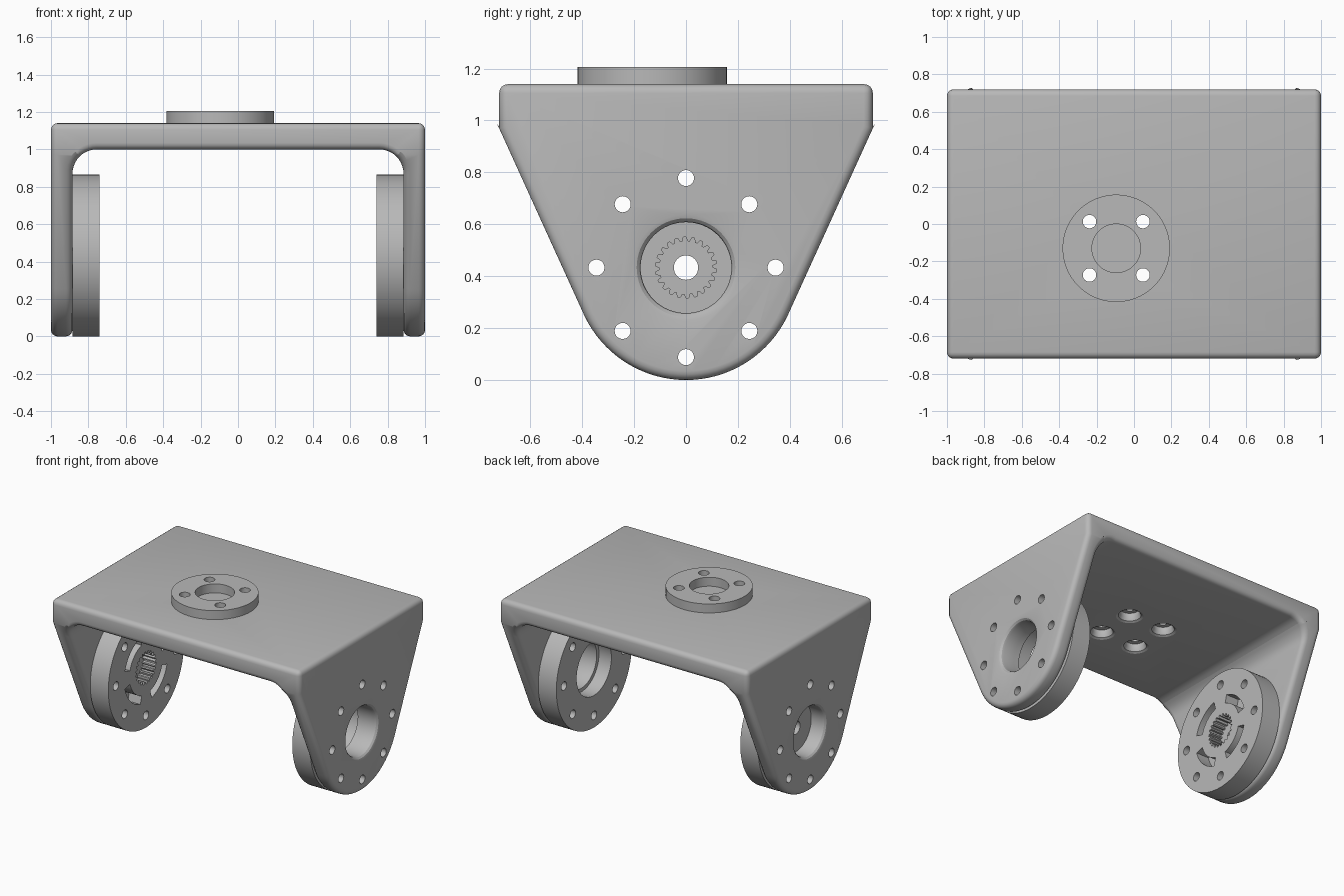
import bpy, bmesh
from math import sin, cos, pi, radians, atan2, acos, hypot

old = bpy.data.objects.get("Cube")
if old:
    bpy.data.objects.remove(old, do_unlink=True)

grey = bpy.data.materials.new("plain_grey")
grey.use_nodes = True
grey.diffuse_color = (0.48, 0.48, 0.48, 1)
grey.node_tree.nodes["Principled BSDF"].inputs["Base Color"].default_value = grey.diffuse_color

AXES = {"x": lambda u, v, t: (t, u, v), "y": lambda u, v, t: (u, t, v), "z": lambda u, v, t: (u, v, t)}
PIVOT = (0, 0.433)      # y, z of the hinge axis
BOSS = (-0.095, -0.13)  # x, y of the top boss
R = 0.433


def loft(name, axis, sections):
    """Closed solid through 2D outlines placed along an axis."""
    bm = bmesh.new()
    rings = [[bm.verts.new(AXES[axis](u, v, t)) for u, v in pts] for pts, t in sections]
    for a, b in zip(rings, rings[1:]):
        for i in range(len(a)):
            j = (i + 1) % len(a)
            bm.faces.new((a[i], a[j], b[j], b[i]))
    bm.faces.new(rings[0])
    bm.faces.new(rings[-1])
    bmesh.ops.recalc_face_normals(bm, faces=bm.faces)
    mesh = bpy.data.meshes.new(name)
    bm.to_mesh(mesh)
    bm.free()
    mesh.materials.append(grey)
    obj = bpy.data.objects.new(name, mesh)
    bpy.context.collection.objects.link(obj)
    return obj


def arc(c, r, a0, a1, n):
    return [(c[0] + r * cos(a0 + (a1 - a0) * i / n), c[1] + r * sin(a0 + (a1 - a0) * i / n))
            for i in range(n + 1)]


def lathe(name, axis, c, profile, n=64):
    return loft(name, axis, [(arc(c, r, 0, 2 * pi, n)[:-1], t) for r, t in profile])


def finish(obj, mod):
    bpy.ops.object.select_all(action="DESELECT")
    bpy.context.view_layer.objects.active = obj
    obj.select_set(True)
    bpy.ops.object.modifier_apply(modifier=mod.name)


def combine(obj, cutters, operation="DIFFERENCE"):
    for cutter in cutters:
        cutter.hide_render = True
        mod = obj.modifiers.new("cut", "BOOLEAN")
        mod.operation, mod.solver, mod.object = operation, "EXACT", cutter
        finish(obj, mod)


# Bracket: U-shaped section trimmed by the tapered side silhouette
inner, under, fillet = 0.885, 1.0, 0.13
section = [(-1, -0.1), (-1, 1.2), (1, 1.2), (1, -0.1), (inner, -0.1)]
section += arc((inner - fillet, under - fillet), fillet, 0, pi / 2, 10)
section += arc((fillet - inner, under - fillet), fillet, pi / 2, pi, 10)
section += [(-inner, -0.1)]
bracket = loft("bracket", "y", [(section, -1), (section, 1)])

half, shoulder = 0.72, 0.97
dz = shoulder - PIVOT[1]
tangent = atan2(dz, half) - acos(R / hypot(half, dz))
side = [(-half, shoulder), (-half, 1.14), (half, 1.14), (half, shoulder)]
side += arc(PIVOT, R, tangent, -pi - tangent, 32)
silhouette = loft("silhouette_cutter", "x", [(side, -1.2), (side, 1.2)])
combine(bracket, [silhouette], "INTERSECT")
bevel = bracket.modifiers.new("rounded_edges", "BEVEL")
bevel.width, bevel.segments = 0.035, 4
bevel.limit_method, bevel.angle_limit = "ANGLE", radians(32)
bevel.use_clamp_overlap = False
finish(bracket, bevel)

# Hinge discs and top boss
idler_disc = lathe("left_idler_disc", "x", PIVOT, [(R, 0.74), (R, inner)], 96)
drive_disc = lathe("right_drive_disc", "x", PIVOT, [(R, -0.74), (R, -inner)], 96)
boss = lathe("top_boss", "z", BOSS, [(0.287, 1.14), (0.287, 1.205)], 96)

# Bolt circle through both arms and discs
bolts = [lathe("bolt_cutter", "x", c, [(0.031, -1.3), (0.031, 1.3)], 20)
         for c in arc(PIVOT, 0.345, 0, 2 * pi, 8)[:-1]]

# Large hinge holes with rounded outer rims
bore, rim = 0.175, 0.03
flare = [(bore + rim - rim * sin(a), 1 - rim + rim * cos(a))
         for a in (pi / 2, pi / 3, pi / 6, 0)]
arm_holes = []
for s in (-1, 1):
    profile = [(bore, s * 0.8)] + [(r, s * x) for r, x in flare] + [(bore + rim, s * 1.2)]
    arm_holes.append(lathe("arm_hole_cutter", "x", PIVOT, profile))

# Boss screw holes, recessed from beneath with rounded rims
screws = []
for c in arc(BOSS, 0.202, pi / 4, 2 * pi + pi / 4, 4)[:-1]:
    screws.append(lathe("screw_cutter", "z", c, [
        (0.09, 0.95), (0.09, 1.0), (0.075, 1.008), (0.065, 1.03), (0.065, 1.06),
        (0.036, 1.061), (0.036, 1.3)], 32))
combine(bracket, bolts + arm_holes + screws)

# Boss centre bore
boss_bore = lathe("boss_bore_cutter", "z", BOSS, [(0.13, 1.1), (0.13, 1.3)])
combine(boss, screws + [boss_bore])

# Idler disc: stepped bearing seat
seat = lathe("seat_cutter", "x", PIVOT, [(0.2, 0.6), (0.2, 0.84), (bore, 0.841), (bore, 1.0)])
combine(idler_disc, bolts + [seat])

# Drive disc: toothed socket, centre hole and four curved slots
teeth = 22
gear = []
for i in range(teeth):
    for frac, r in ((0, 0.102), (0.3, 0.102), (0.5, 0.118), (0.8, 0.118)):
        a = 2 * pi * (i + frac) / teeth
        gear.append((PIVOT[0] + r * cos(a), PIVOT[1] + r * sin(a)))
socket = loft("socket_cutter", "x", [(gear, -0.6), (gear, -0.84)])
centre = lathe("centre_cutter", "x", PIVOT, [(0.047, -1.1), (0.047, -0.6)], 32)
slots = []
for k in range(4):
    mid, span = pi / 4 + k * pi / 2, radians(30)
    pts = arc(PIVOT, 0.19, mid - span, mid + span, 12) + arc(PIVOT, 0.25, mid + span, mid - span, 12)
    slots.append(loft("slot_cutter", "x", [(pts, -0.6), (pts, -0.84)]))
combine(drive_disc, bolts + [socket, centre] + slots)

# Remove helpers and smooth the curved surfaces
for obj in [silhouette, boss_bore, seat, socket, centre] + bolts + arm_holes + screws + slots:
    bpy.data.objects.remove(obj, do_unlink=True)
for obj in (bracket, idler_disc, drive_disc, boss):
    bpy.ops.object.select_all(action="DESELECT")
    bpy.context.view_layer.objects.active = obj
    obj.select_set(True)
    bpy.ops.object.shade_smooth_by_angle(angle=radians(28))
